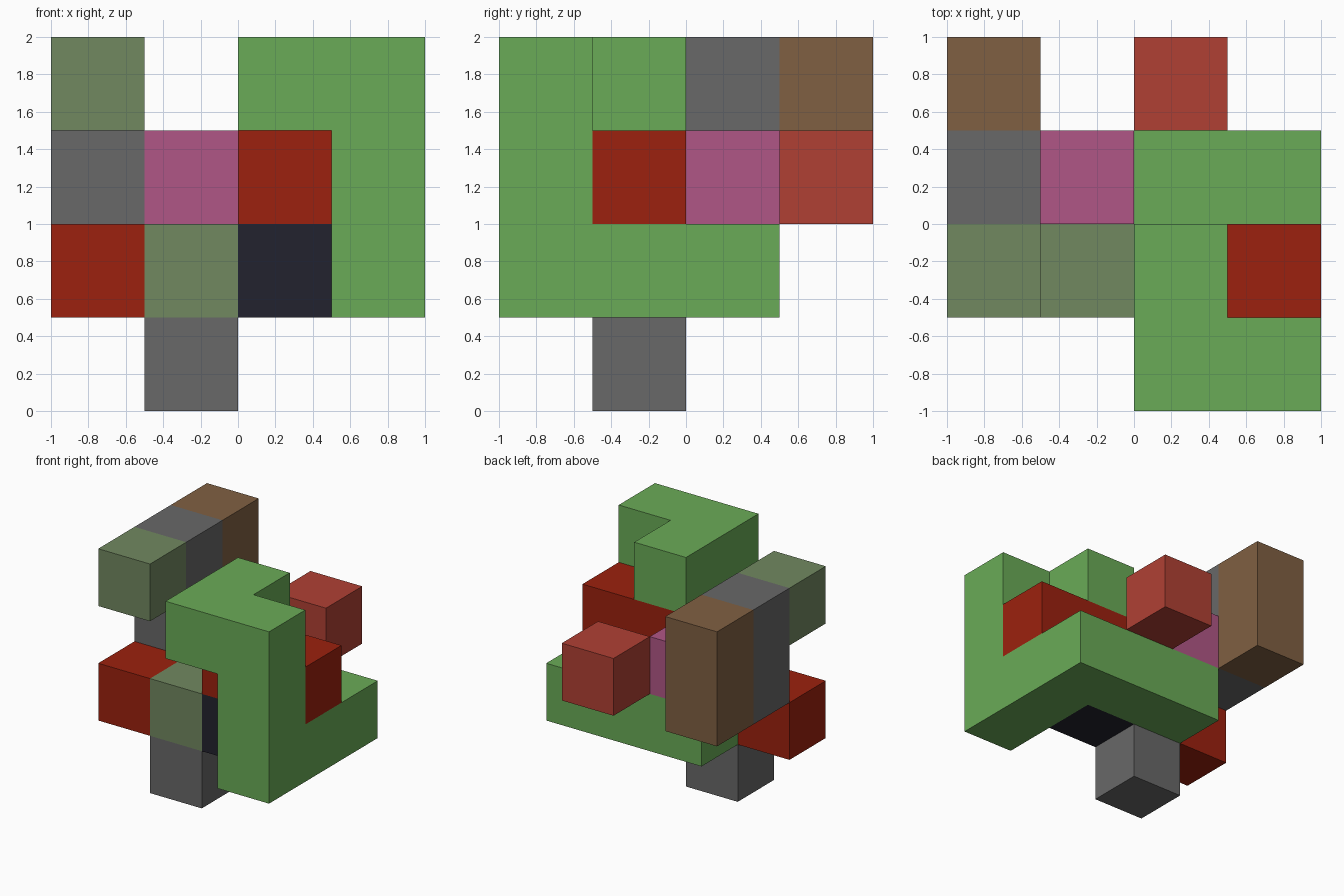
import bpy
import bmesh
import math
from mathutils import Vector

CELL = 0.5

if "Cube" in bpy.data.objects:
    bpy.data.objects.remove(bpy.data.objects["Cube"], do_unlink=True)


def make_material(name, hex_code):
    """Flat colour from an sRGB hex code, stored as linear values."""
    srgb = [c / 255 for c in bytes.fromhex(hex_code)]
    linear = [c / 12.92 if c <= 0.04045 else ((c + 0.055) / 1.055) ** 2.4 for c in srgb]
    mat = bpy.data.materials.new(name)
    mat.use_nodes = True
    mat.diffuse_color = (*linear, 1)
    bsdf = mat.node_tree.nodes["Principled BSDF"]
    bsdf.inputs["Base Color"].default_value = (*linear, 1)
    bsdf.inputs["Roughness"].default_value = 0.9
    return mat


green = make_material("leaf green", "6AAB57")
sage = make_material("sage", "718860")
red = make_material("deep red", "9C210E")
light_red = make_material("soft red", "B04034")
pink = make_material("pink", "B05686")
grey = make_material("grey", "686868")
dark = make_material("near black", "22222E")
brown = make_material("brown", "806042")

AXES = [Vector(a) * s for a in ((1, 0, 0), (0, 1, 0), (0, 0, 1)) for s in (1, -1)]


def block_part(name, mat, start, path=""):
    """One solid of joined cubes, walked from a start cell along a path of
    steps: R/L = +x/-x, B/F = +y/-y, U/D = +z/-z."""
    steps = dict(zip("RLBFUD", AXES))
    cells = [Vector(start)]
    for letter in path:
        cells.append(cells[-1] + steps[letter])
    filled = {tuple(c) for c in cells}

    bm = bmesh.new()
    for cell in cells:
        centre = cell + Vector((0.5, 0.5, 0.5))
        for n in AXES:
            if tuple(cell + n) in filled:
                continue
            # Outer square facing along n
            u = Vector((n.y, n.z, n.x))
            v = n.cross(u)
            corners = [centre + (n + a * u + b * v) / 2
                       for a, b in ((1, 1), (-1, 1), (-1, -1), (1, -1))]
            bm.faces.new([bm.verts.new((p - Vector((2, 2, 0))) * CELL) for p in corners])
    bmesh.ops.remove_doubles(bm, verts=bm.verts, dist=0.001)
    bmesh.ops.dissolve_limit(bm, angle_limit=math.radians(1),
                             verts=bm.verts, edges=bm.edges)
    bmesh.ops.recalc_face_normals(bm, faces=bm.faces)
    mesh = bpy.data.meshes.new(name)
    bm.to_mesh(mesh)
    bm.free()
    mesh.materials.append(mat)
    obj = bpy.data.objects.new(name, mesh)
    bpy.context.collection.objects.link(obj)


# Large winding piece: top hook, front column, base arm running to the back
block_part("green_frame", green, (2, 1, 3), "FRDDBBLL")

# Core blocks inside the frame
block_part("red_bar", red, (2, 1, 2), "R")
block_part("dark_core", dark, (2, 1, 1))
block_part("sage_core", sage, (1, 1, 1))
block_part("grey_foot", grey, (1, 1, 0))
block_part("red_side_block", red, (0, 1, 1))

# Back link and rear block
block_part("pink_link", pink, (1, 2, 2))
block_part("soft_red_block", light_red, (2, 3, 2))

# Raised wall on the right side
block_part("brown_tower", brown, (0, 3, 2), "U")
block_part("grey_tower", grey, (0, 2, 2), "U")
block_part("sage_cap", sage, (0, 1, 3))
